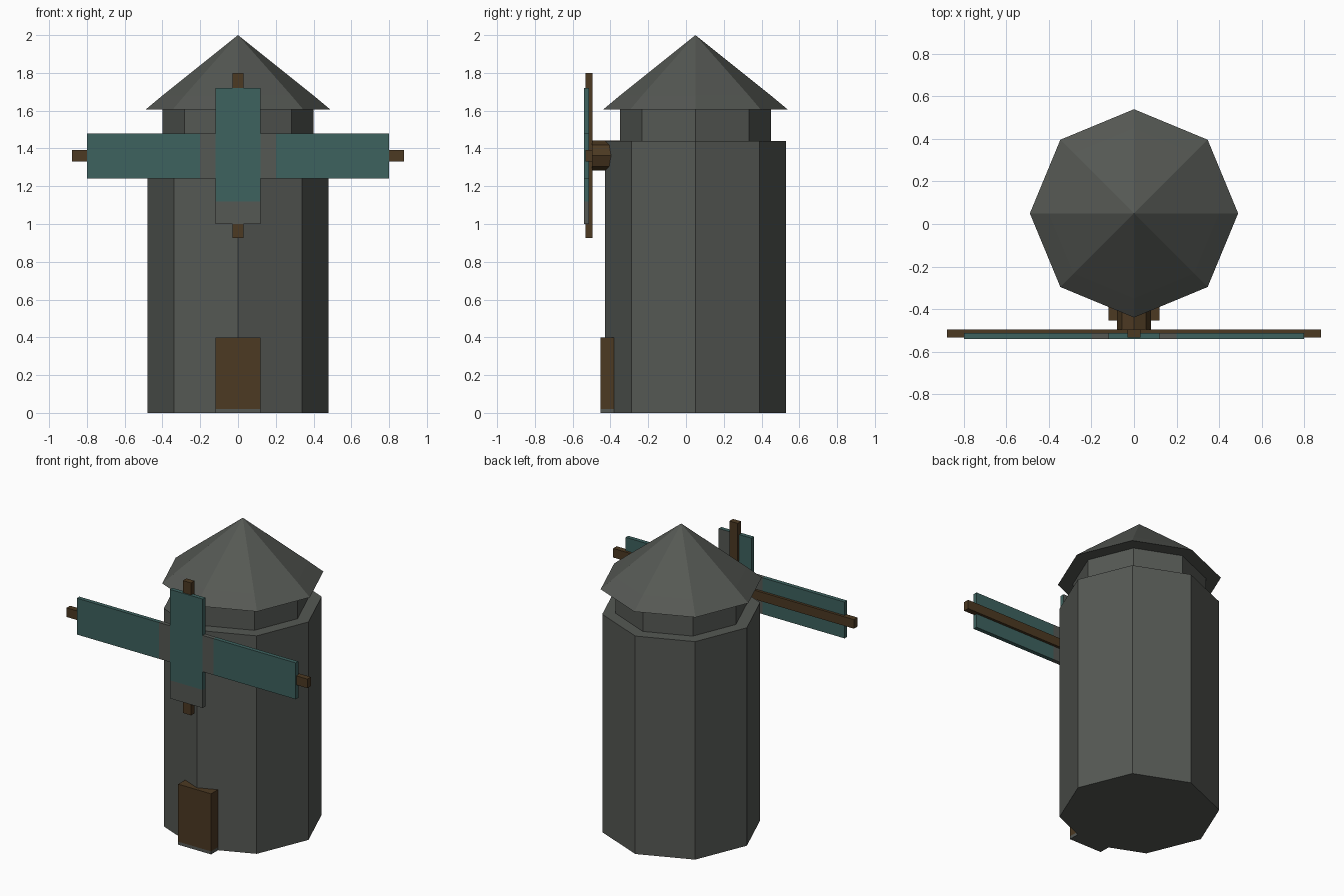
import bpy, bmesh, math
from mathutils import Matrix, Vector

if "Cube" in bpy.data.objects:
    bpy.data.objects.remove(bpy.data.objects["Cube"])


def material(name, rgb):
    m = bpy.data.materials.new(name)
    m.diffuse_color = (*rgb, 1)
    m.use_nodes = True
    m.node_tree.nodes["Principled BSDF"].inputs["Base Color"].default_value = m.diffuse_color
    return m


GREY = material("stone grey", (0.091, 0.098, 0.088))
TEAL = material("sail teal", (0.048, 0.122, 0.114))
BROWN = material("dark wood", (0.072, 0.041, 0.016))


def finish(name, bm, *mats):
    bmesh.ops.recalc_face_normals(bm, faces=bm.faces)
    me = bpy.data.meshes.new(name)
    bm.to_mesh(me)
    bm.free()
    for m in mats:
        me.materials.append(m)
    ob = bpy.data.objects.new(name, me)
    bpy.context.collection.objects.link(ob)
    return ob


def box_mesh(x, y, z):
    bm = bmesh.new()
    bmesh.ops.create_cube(bm, size=1)
    for v in bm.verts:
        v.co = Vector([(a + b) / 2 + c * (b - a) for (a, b), c in zip((x, y, z), v.co)])
    return bm


def box(name, x, y, z, mat):
    return finish(name, box_mesh(x, y, z), mat)


def lathe(name, profile, mat, matrix):
    """Closed eight-sided solid from (radius, height) points."""
    bm = bmesh.new()
    rings = []
    for r, h in profile:
        n = 8 if r > 0 else 1
        rings.append([bm.verts.new((r * math.cos(i * math.pi / 4), r * math.sin(i * math.pi / 4), h))
                      for i in range(n)])
    for a, b in zip(rings, rings[1:]):
        for i in range(8):
            j = (i + 1) % 8
            bm.faces.new((a[i], a[j], b[0]) if len(b) == 1 else (a[i], a[j], b[j], b[i]))
    for ring in (rings[0], rings[-1]):
        if len(ring) == 8:
            bm.faces.new(ring)
    bmesh.ops.transform(bm, matrix=matrix, verts=bm.verts)
    return finish(name, bm, mat)


# Tower, neck and roof
axis = Matrix.Translation((0, 0.05, 0))
lathe("tower", [(0.48, 0), (0.48, 1.44)], GREY, axis)
lathe("neck", [(0.40, 1.44), (0.40, 1.605)], GREY, axis)
lathe("roof", [(0.49, 1.605), (0.40, 1.68), (0, 2.0)], GREY, axis)

# Door with a stone sill
box("door", (-0.12, 0.12), (-0.453, -0.38), (0.02, 0.40), BROWN)
box("door_sill", (-0.12, 0.12), (-0.453, -0.38), (0, 0.02), GREY)

# Hub and crossed spars
CZ = 1.362
lathe("hub", [(0.08, 0), (0.08, 0.20)], BROWN,
      Matrix.Translation((0, -0.497, CZ)) @ Matrix.Rotation(-math.pi / 2, 4, 'X'))
SPAR = (-0.533, -0.496)
box("horizontal_spar", (-0.88, 0.88), SPAR, (CZ - 0.03, CZ + 0.03), BROWN)
box("vertical_spar", (-0.03, 0.03), SPAR, (0.925, 1.80), BROWN)

# Side sails, teal outside and grey near the hub
SAIL = (-0.54, -0.513)
for side, s in (("left", -1), ("right", 1)):
    box(side + "_sail", sorted((s * 0.20, s * 0.80)), SAIL, (1.24, 1.48), TEAL)
    box(side + "_sail_root", sorted((s * 0.12, s * 0.20)), SAIL, (1.24, 1.48), GREY)

# Vertical sail: teal with one grey half on the back, grey lower end
bm = box_mesh((-0.12, 0.12), SAIL, (1.12, 1.72))
bmesh.ops.bisect_plane(bm, geom=bm.verts[:] + bm.edges[:] + bm.faces[:],
                       plane_co=(0, 0, 0), plane_no=(1, 0, 0))
bm.normal_update()
for f in bm.faces:
    f.material_index = int(f.normal.y > 0.5 and f.calc_center_median().x > 0)
finish("vertical_sail", bm, TEAL, GREY)
box("vertical_sail_tip", (-0.12, 0.12), SAIL, (1.0, 1.12), GREY)
